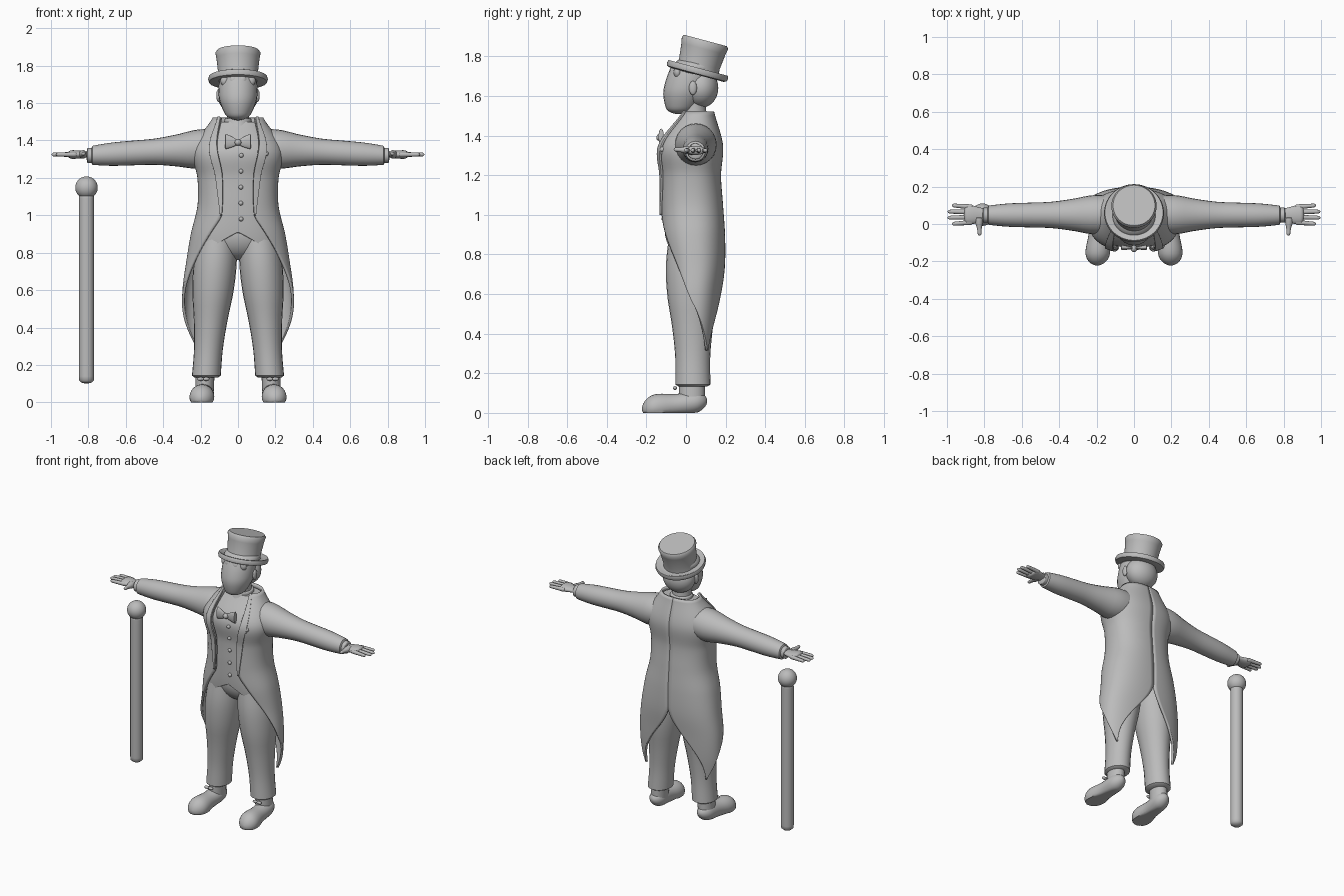
import bpy, bmesh
from math import sin, cos, pi, radians, sqrt
from mathutils import Vector, Matrix

startup_cube = bpy.data.objects.get("Cube")
if startup_cube:
    bpy.data.objects.remove(startup_cube)

grey = bpy.data.materials.new("plain_grey")
grey.use_nodes = True
grey.diffuse_color = (.5, .5, .5, 1)
grey.node_tree.nodes["Principled BSDF"].inputs["Base Color"].default_value = grey.diffuse_color


def finish(name, bm, thickness=0):
    """Turn a bmesh into a smooth shaded object, optionally thickened."""
    bmesh.ops.recalc_face_normals(bm, faces=bm.faces)
    mesh = bpy.data.meshes.new(name)
    bm.to_mesh(mesh)
    bm.free()
    mesh.materials.append(grey)
    part = bpy.data.objects.new(name, mesh)
    bpy.context.collection.objects.link(part)
    if thickness:
        solidify = part.modifiers.new("thickness", 'SOLIDIFY')
        solidify.thickness = thickness
        solidify.offset = 0
    bpy.ops.object.select_all(action='DESELECT')
    part.select_set(True)
    bpy.context.view_layer.objects.active = part
    bpy.ops.object.shade_smooth_by_angle(angle=radians(50))


def loft(name, rings, closed=True, thickness=0):
    """Skin a list of rings; closed rings are also capped at both ends."""
    bm = bmesh.new()
    rows = [[bm.verts.new(point) for point in ring] for ring in rings]
    count = len(rows[0])
    for low, high in zip(rows, rows[1:]):
        for i in range(count if closed else count - 1):
            j = (i + 1) % count
            bm.faces.new((low[i], low[j], high[j], high[i]))
    if closed:
        bm.faces.new(rows[0])
        bm.faces.new(rows[-1])
    finish(name, bm, thickness)


def curve(values, t):
    """Smooth curve through evenly spaced values, with t from 0 to 1."""
    last = len(values) - 1
    k = min(int(t * last), last - 1)
    f = t * last - k
    a, b = values[k], values[k + 1]
    before = values[k - 1] if k else 2 * a - b
    after = values[k + 2] if k + 2 <= last else 2 * b - a
    bend = (2 * before - 5 * a + 4 * b - after) * f + (3 * (a - b) + after - before) * f * f
    return a + f * (b - before + bend) / 2


def limb(name, start, end, radii, flat=1, tip=0, side=1, segments=24):
    """Tapered tube; flat scales its second radius and tip rounds both ends."""
    start, end = Vector(start), Vector(end)
    direction = end - start
    axis = max(range(3), key=lambda k: abs(direction[k]))
    first, second = [k for k in range(3) if k != axis]
    rings = []
    for step in range(segments + 1):
        t = (1 - cos(pi * step / segments)) / 2
        radius = curve(radii, t)
        if tip:
            inset = 1 - min(1, min(t, 1 - t) / tip)
            radius *= max(.1, sqrt(1 - inset * inset))
        ring = []
        for i in range(segments):
            angle = 2 * pi * i / segments
            point = start.lerp(end, t)
            point[first] += radius * cos(angle)
            point[second] += radius * flat * sin(angle)
            ring.append((point.x * side, point.y, max(0, point.z)))
        rings.append(ring)
    loft(name, rings)


def ball(name, centre, size, side=1):
    """Ellipsoid with the three radii given in size."""
    bm = bmesh.new()
    place = Matrix.Translation((centre[0] * side, centre[1], centre[2]))
    bmesh.ops.create_uvsphere(bm, u_segments=32, v_segments=20, radius=1,
                              matrix=place @ Matrix.Diagonal((*size, 1)))
    finish(name, bm)


# Body outline at even heights from the coat tips up to the collar
HEM, COLLAR = .3, 1.5
WIDTH = [.27, .29, .29, .27, .245, .21, .21, .235, .14]
FRONT = [.06, .08, .09, .1, .12, .125, .125, .135, .03]
BACK = [.14, .16, .175, .19, .19, .18, .17, .18, .14]


def soft(value):
    """Square off a sine or cosine a little."""
    return abs(value) ** .85 * (1 if value >= 0 else -1)


def body(z, angle, offset=0):
    """Point on the body at a height, with the angle measured from the front."""
    t = (z - HEM) / (COLLAR - HEM)
    width, front, back = (curve(outline, t) for outline in (WIDTH, FRONT, BACK))
    depth = (front + back) / 2 + offset
    return Vector(((width + offset) * soft(sin(angle)),
                   (back - front) / 2 - depth * soft(cos(angle)), z))


def opening(z):
    """Angle of the coat's front edge, swept back below and spread at the collar."""
    spread = 18 * (max(0, z - 1.2) / .3) ** 2
    return radians(max(20, 127 - 155 * (z - HEM)) + spread)


def vent(z):
    """Angle of the coat's back edge, which reaches the spine above the vent."""
    t = min(1, (z - HEM) / .485)
    return radians(127 + 53 * t * t * (3 - 2 * t))


def strip(name, side, bottom, top, limits, offset, thickness):
    """Cloth panel on the body between two angles at each height."""
    rings = []
    for row in range(61):
        z = bottom + (top - bottom) * row / 60
        near, far = limits(z)
        points = [body(z, near + (far - near) * i / 32, offset) for i in range(33)]
        rings.append([(p.x * side, p.y, p.z) for p in points])
    loft(name, rings, closed=False, thickness=thickness)


def coat_limits(z):
    return opening(z), vent(z)


def lapel_limits(z):
    t = 2 * (z - 1)
    edge = opening(z) - .03
    return edge, edge + .04 + .4 * t * (1.3 - t)


for side, word in ((1, "left"), (-1, "right")):
    # Tailcoat half with its pointed tail, and the lapel
    strip(word + "_coat_half", side, .315, 1.52, coat_limits, 0, .014)
    strip(word + "_lapel", side, 1, 1.525, lapel_limits, .012, .01)

    # Sleeve and shirt cuff
    limb(word + "_sleeve", (.1, .05, 1.36), (.79, .047, 1.32),
         [.1, .105, .085, .07, .066, .062, .05], tip=.02, side=side)
    limb(word + "_shirt_cuff", (.75, .047, 1.32), (.81, .047, 1.32), [.04, .04], tip=.1, side=side)

    # Hand with four fingers and a thumb
    limb(word + "_palm", (.78, .047, 1.325), (.91, .05, 1.325),
         [.03, .04, .05, .05], flat=.45, tip=.15, side=side)
    for finger in range(4):
        across = finger - 1.5
        limb(f"{word}_finger_{finger}", (.86, .05 + .027 * across, 1.325),
             (1 - .012 * across ** 2, .05 + .033 * across, 1.325),
             [.014, .012, .01], tip=.1, side=side, segments=12)
    limb(word + "_thumb", (.83, .04, 1.325), (.825, -.062, 1.33),
         [.025, .02, .012, .01], tip=.1, side=side, segments=12)

    # Trouser leg, shoe and lace bow
    limb(word + "_trouser_leg", (.17, .035, .13), (.11, .03, .9),
         [.077, .077, .09, .11, .115, .1], flat=1.15, tip=.01, side=side)
    limb(word + "_ankle", (.18, .03, .05), (.175, .03, .16), [.05, .05], flat=1.3, side=side)
    limb(word + "_shoe", (.18, .107, .06), (.197, -.222, .02),
         [.05, .055, .055, .066, .06], tip=.2, side=side)
    for shift in (-.015, .015):
        ball(word + "_lace_loop", (.185 + shift, -.055, .125), (.018, .01, .01), side)

    # Bow tie wing and ear
    limb(word + "_bow_wing", (0, -.13, 1.39), (.07, -.125, 1.395),
         [.004, .01, .014], flat=3, tip=.05, side=side)
    ball(word + "_ear", (.104, .035, 1.64), (.012, .02, .035), side)

# Hips joining the legs
ball("trouser_hips", (0, .03, .9), (.21, .12, .14))

# Waistcoat with a two-pointed hem
around = [2 * pi * i / 72 for i in range(72)]
waistcoat = []
for row in range(41):
    ring = []
    for angle in around:
        reach = .22 * abs(sin(angle)) if cos(angle) > 0 else .22
        hem = .84 + .7 * abs(reach - .1)
        ring.append(body(hem + (COLLAR - hem) * row / 40, angle, -.014))
    waistcoat.append(ring)
loft("waistcoat", waistcoat)
for button in range(5):
    height = .98 + .085 * button
    ball(f"waistcoat_button_{button}", body(height, .05, -.012), (.012, .012, .012))

# Bow tie knot and buttonhole flower
ball("bow_knot", (0, -.132, 1.39), (.018, .018, .018))
for petal in range(5):
    turn = 2 * pi * petal / 5
    ball("flower_petal", (.132 + .017 * cos(turn), -.118, 1.33 + .017 * sin(turn)),
         (.014, .014, .014))
ball("flower_centre", (.132, -.125, 1.33), (.012, .012, .012))

# Neck, shirt collar, head and hair
limb("neck", (0, .045, 1.44), (0, .04, 1.6), [.07, .06, .06])
limb("shirt_collar", (0, .04, 1.43), (0, .05, 1.52), [.1, .08, .07], tip=.05)
limb("head", (0, -.035, 1.508), (0, .04, 1.78),
     [.05, .08, .1, .104, .1, .09], flat=1.1, tip=.1)
ball("nose", (0, -.09, 1.615), (.016, .018, .035))
ball("back_hair", (0, .075, 1.64), (.11, .088, .1))
ball("crown_hair", (0, .045, 1.74), (.115, .115, .06))
for lock in range(4):
    across = lock - 1.5
    ball(f"fringe_lock_{lock}", (.045 * across, -.065 + .01 * across ** 2, 1.72), (.026, .02, .03))

# Top hat tilted back
tilt = Matrix.Translation((0, .057, 1.722)) @ Matrix.Rotation(radians(-15), 4, 'X')
profile = [(.02, -.012), (.14, -.015), (.155, -.01), (.16, .005), (.155, .02), (.147, .02),
           (.13, .01), (.108, .01), (.106, .04), (.115, .12), (.121, .15), (.112, .163), (.02, .163)]
loft("top_hat", [[tilt @ Vector((radius * cos(a), radius * sin(a), z)) for a in around]
                 for radius, z in profile])

# Walking cane with a ball top
limb("cane_shaft", (-.81, .05, .1), (-.81, .05, 1.13), [.04, .04], tip=.02)
ball("cane_ball", (-.81, .05, 1.148), (.06, .06, .06))
